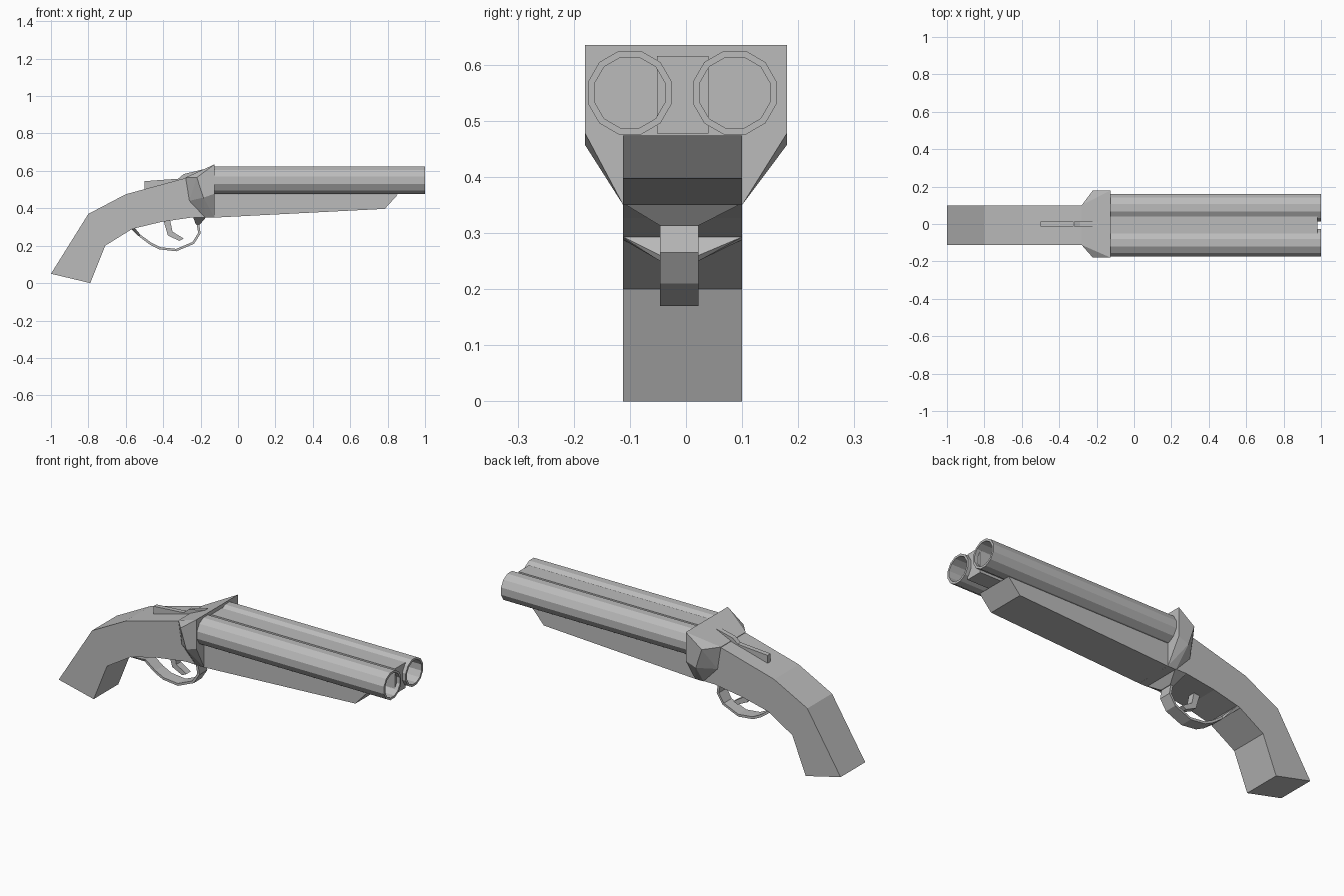
import bpy, bmesh, math
from mathutils import Vector

cube = bpy.data.objects.get("Cube")
if cube:
    bpy.data.objects.remove(cube, do_unlink=True)

grey = bpy.data.materials.new("plain_grey")
grey.use_nodes = True
colour = (0.5, 0.5, 0.5, 1)
grey.diffuse_color = colour
grey.node_tree.nodes["Principled BSDF"].inputs["Base Color"].default_value = colour

RIGHT, LEFT = -0.112, 0.1      # sides of the stock and forend


def finish(name, bm):
    bmesh.ops.recalc_face_normals(bm, faces=bm.faces)
    mesh = bpy.data.meshes.new(name)
    bm.to_mesh(mesh)
    bm.free()
    mesh.materials.append(grey)
    ob = bpy.data.objects.new(name, mesh)
    bpy.context.collection.objects.link(ob)
    return ob


def slab(name, profile, y0, y1):
    """Extrude an x-z profile from y0 to y1."""
    bm = bmesh.new()
    face = bm.faces.new([bm.verts.new((x, y0, z)) for x, z in profile])
    out = bmesh.ops.extrude_face_region(bm, geom=[face])
    moved = [v for v in out["geom"] if isinstance(v, bmesh.types.BMVert)]
    bmesh.ops.translate(bm, verts=moved, vec=(0, y1 - y0, 0))
    return finish(name, bm)


def hull(name, points):
    bm = bmesh.new()
    verts = [bm.verts.new(p) for p in points]
    bmesh.ops.convex_hull(bm, input=verts)
    bmesh.ops.dissolve_limit(bm, angle_limit=0.02, verts=bm.verts, edges=bm.edges)
    return finish(name, bm)


def barrel(name, y, sides=12):
    """Open tube along x: outer wall, muzzle ring and bore."""
    bm = bmesh.new()
    rings = []
    for x, r in ((-0.13, 0.077), (1.0, 0.077), (1.0, 0.065), (-0.12, 0.065)):
        rings.append([bm.verts.new((x, y + r * math.cos(a), 0.55 + r * math.sin(a)))
                      for a in (math.tau * (i + 0.5) / sides for i in range(sides))])
    for a, b in zip(rings, rings[1:]):
        for i in range(sides):
            j = (i + 1) % sides
            bm.faces.new((a[i], a[j], b[j], b[i]))
    bm.faces.new(rings[-1])
    bm.faces.new(rings[0])
    return finish(name, bm)


# Stock with bent grip
slab("stock", [(-1, 0.05), (-0.79, 0), (-0.71, 0.2), (-0.565, 0.29), (-0.41, 0.327),
               (-0.24, 0.352), (-0.13, 0.352), (-0.13, 0.56), (-0.28, 0.562),
               (-0.6, 0.475), (-0.8, 0.37)], RIGHT, LEFT)

# Flared receiver
wide = [(-0.125, 0.478), (-0.125, 0.635), (-0.185, 0.457), (-0.22, 0.565)]
narrow = [(-0.125, 0.35), (-0.175, 0.35), (-0.26, 0.44), (-0.28, 0.565)]
hull("receiver", [(x, y, z) for ys, pts in (((-0.18, 0.18), wide), ((RIGHT, LEFT), narrow))
                  for y in ys for x, z in pts])

# Twin barrels, the rib between them and the forend below
barrel("right_barrel", -0.1)
barrel("left_barrel", 0.087)
slab("barrel_rib", [(-0.13, 0.477), (0.98, 0.477), (0.98, 0.615), (-0.13, 0.615)], -0.052, 0.04)
slab("forend", [(-0.13, 0.35), (0.785, 0.397), (0.855, 0.474), (-0.13, 0.474)], RIGHT, LEFT)

# Top lever
slab("top_lever", [(-0.5, 0.49), (-0.5, 0.545), (-0.32, 0.558), (-0.29, 0.583),
                   (-0.19, 0.607), (-0.19, 0.56)], -0.013, 0.013)

# Trigger
slab("trigger", [(-0.4, 0.34), (-0.365, 0.345), (-0.35, 0.275), (-0.29, 0.238),
                 (-0.315, 0.226), (-0.375, 0.255)], -0.03, 0.008)

# Trigger guard: a ribbon that widens to the stock at both ends
outer = [(-0.47, 0.205), (-0.42, 0.18), (-0.33, 0.17), (-0.235, 0.21),
         (-0.2, 0.265), (-0.208, 0.32)]
inner = [(-0.222, 0.32), (-0.213, 0.268), (-0.243, 0.22), (-0.33, 0.183),
         (-0.415, 0.192), (-0.465, 0.217)]
GUARD = (-0.046, 0.022)
slab("trigger_guard", outer + inner, *GUARD)


def guard_end(name, stock_edge, ribbon_edge):
    hull(name, [(x, y, z) for ys, pts in (((RIGHT, LEFT), stock_edge), (GUARD, ribbon_edge))
                for y in ys for x, z in pts])


guard_end("guard_front_root", [(-0.24, 0.353), (-0.17, 0.353)], [(-0.225, 0.313), (-0.204, 0.313)])
guard_end("guard_rear_root", [(-0.57, 0.288), (-0.55, 0.293)], [(-0.53, 0.25), (-0.523, 0.26)])
slab("guard_rear_strap", [(-0.53, 0.25), (-0.47, 0.205), (-0.465, 0.217), (-0.523, 0.26)], *GUARD)
